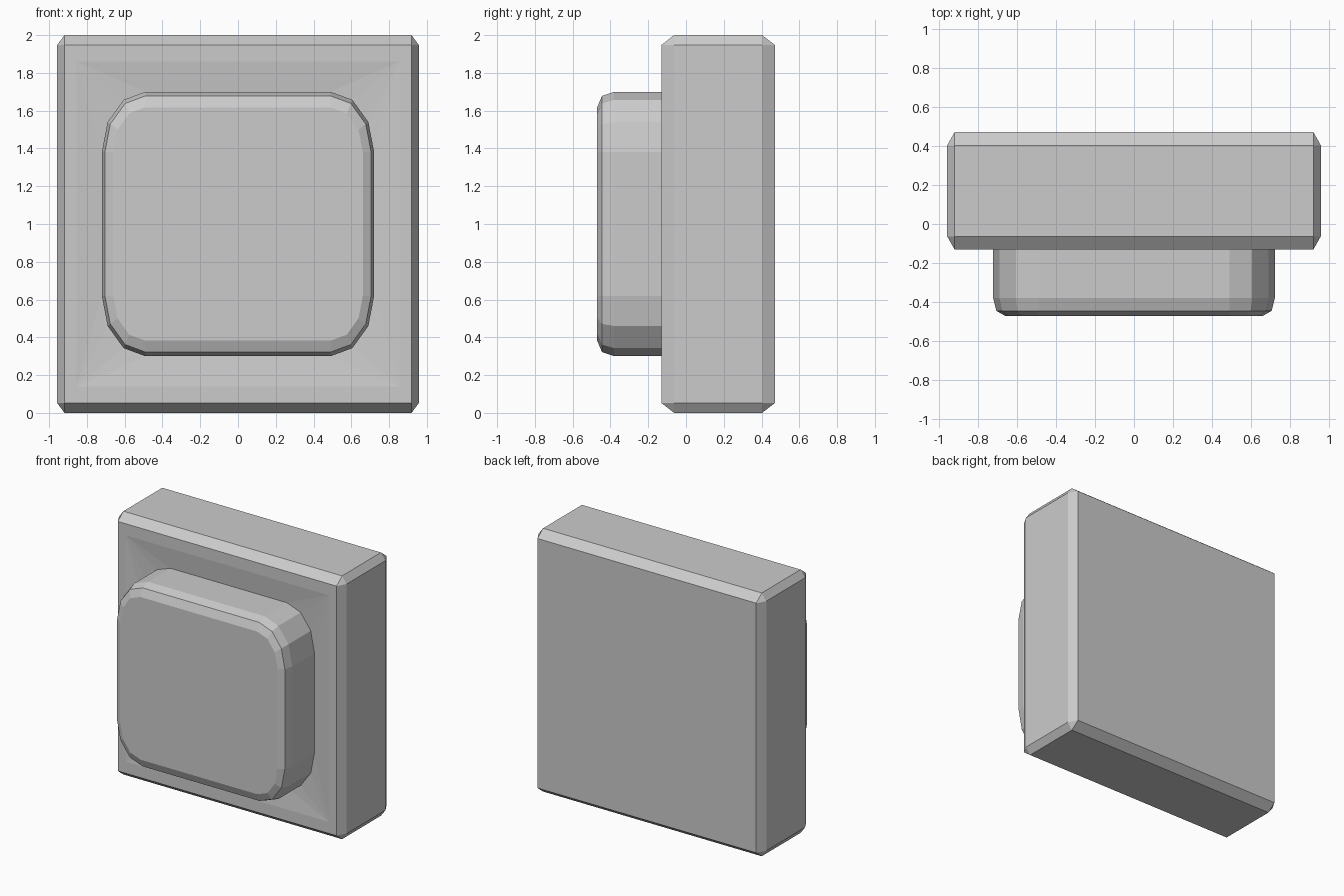
import bpy, bmesh, math
from mathutils import Vector

if "Cube" in bpy.data.objects:
    bpy.data.objects.remove(bpy.data.objects["Cube"])

FRONT, BACK, RECESS = -0.13, 0.47, 0.018


def outline(y, ix=0.0, iz=0.0):
    """Rounded rectangle (3 segments per corner), inset by ix, iz; 4 points per quadrant."""
    pts = []
    for q in range(4):
        sx = 1 if q in (0, 3) else -1
        sz = 1 if q in (0, 1) else -1
        for k in range(4):
            a = math.radians(90 * q + 30 * k)
            pts.append(Vector((sx * 0.49 + (0.231 - ix) * math.cos(a), y,
                               1.0 + sz * 0.38 + (0.32 - iz) * math.sin(a))))
    return pts


def finish(bm, name):
    bmesh.ops.recalc_face_normals(bm, faces=bm.faces)
    me = bpy.data.meshes.new(name)
    bm.to_mesh(me)
    bm.free()
    bpy.context.collection.objects.link(bpy.data.objects.new(name, me))


# Wall plate: bevelled and inset in stretched space, then scaled to size
unit = Vector((0.038, 0.067, 0.052))
size = Vector((1.914, BACK - FRONT, 2.0))
bm = bmesh.new()
bmesh.ops.create_cube(bm, size=1)
bmesh.ops.scale(bm, verts=bm.verts, vec=[s / u for s, u in zip(size, unit)])
bmesh.ops.bevel(bm, geom=bm.edges[:], offset=1, offset_type='OFFSET',
                segments=1, affect='EDGES')
face = min(bm.faces, key=lambda f: f.calc_center_median().y)
bmesh.ops.inset_region(bm, faces=[face], thickness=2.38)
bmesh.ops.scale(bm, verts=bm.verts, vec=unit)
bmesh.ops.translate(bm, verts=bm.verts, vec=(0, (FRONT + BACK) / 2, 1))

# Shallow sloped recess running in to the button outline
corners = sorted(face.verts, key=lambda v: math.atan2(v.co.z - 1, v.co.x) % math.tau)
bmesh.ops.delete(bm, geom=[face], context='FACES_ONLY')
ring = [bm.verts.new(p) for p in outline(FRONT + RECESS)]
for q in range(4):
    for k in range(3):
        bm.faces.new((corners[q], ring[4 * q + k], ring[4 * q + k + 1]))
    n = (q + 1) % 4
    bm.faces.new((corners[q], ring[4 * q + 3], ring[4 * n], corners[n]))
finish(bm, "wall_plate")

# Push button: lofted rounded outline with a two-step bevelled front
bm = bmesh.new()
layers = [(FRONT + RECESS, 0, 0), (-0.38, 0, 0), (-0.445, 0.016, 0.022), (-0.47, 0.06, 0.082)]
loops = [[bm.verts.new(p) for p in outline(*l)] for l in layers]
for a, b in zip(loops, loops[1:]):
    for i in range(16):
        j = (i + 1) % 16
        bm.faces.new((a[i], a[j], b[j], b[i]))
bm.faces.new(loops[-1])
finish(bm, "push_button")
